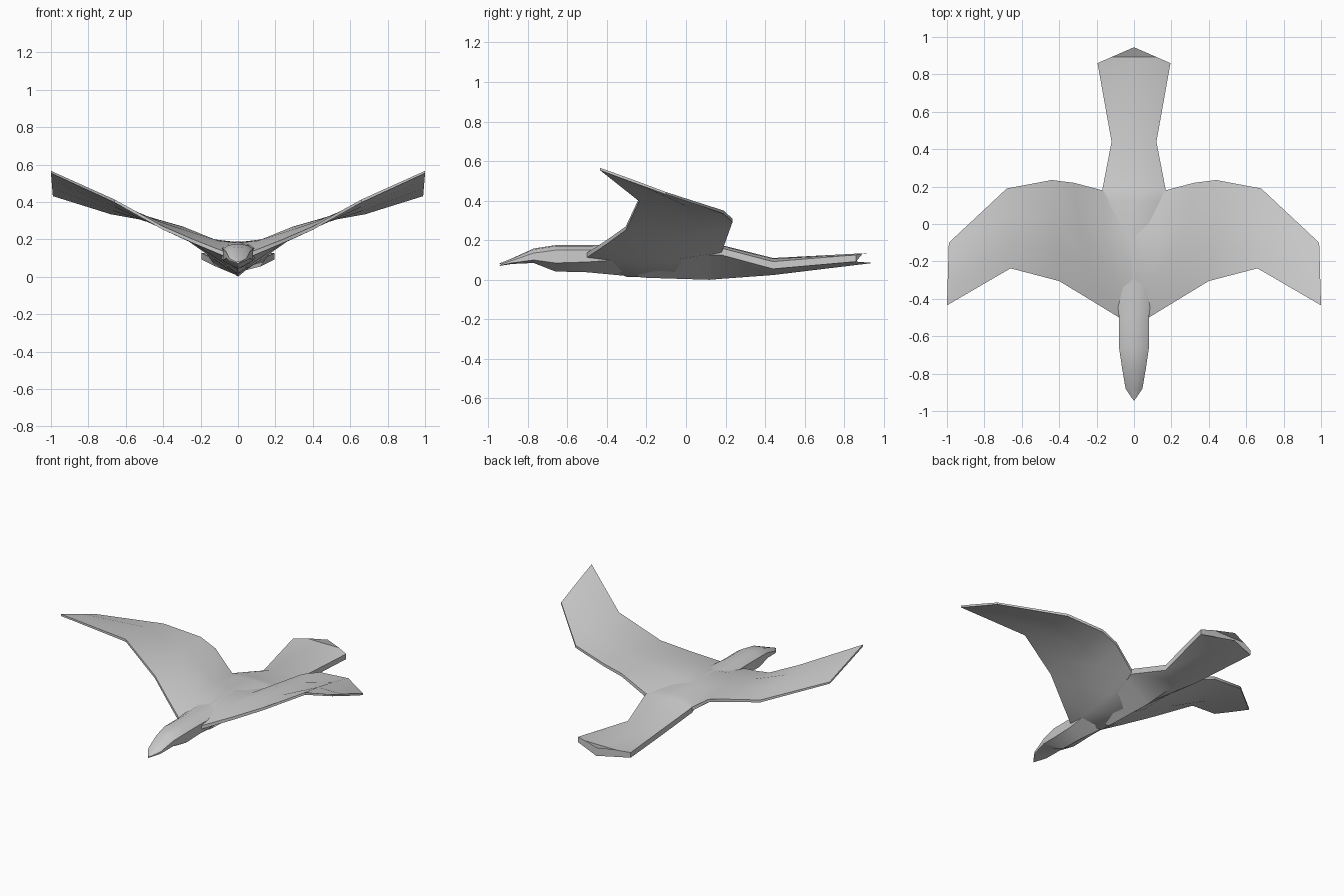
import bpy, bmesh, math
from mathutils import Vector

if "Cube" in bpy.data.objects:
    bpy.data.objects.remove(bpy.data.objects["Cube"])


def loft(name, rings, cap_start=True, cap_end=True):
    """Skin closed rings of equal point count."""
    bm = bmesh.new()
    vs = [[bm.verts.new(p) for p in r] for r in rings]
    n = len(rings[0])
    for a, b in zip(vs, vs[1:]):
        for i in range(n):
            j = (i + 1) % n
            bm.faces.new((a[i], a[j], b[j], b[i]))
    if cap_start:
        bm.faces.new(vs[0][::-1])
    if cap_end:
        bm.faces.new(vs[-1])
    bmesh.ops.recalc_face_normals(bm, faces=bm.faces)
    me = bpy.data.meshes.new(name)
    bm.to_mesh(me)
    bm.free()
    ob = bpy.data.objects.new(name, me)
    bpy.context.collection.objects.link(ob)
    return ob


def smooth(ob, angle=40):
    bpy.ops.object.select_all(action='DESELECT')
    ob.select_set(True)
    bpy.context.view_layer.objects.active = ob
    bpy.ops.object.shade_smooth_by_angle(angle=math.radians(angle))


# Beak, head, body and tail: y, half width, top, upper side, lower side, bottom, centre sweep
stations = [
    (-0.935, 0.008, 0.082, 0.079, 0.073, 0.070, -0.01),
    (-0.88, 0.045, 0.108, 0.098, 0.085, 0.080, 0),
    (-0.77, 0.064, 0.158, 0.135, 0.100, 0.085, 0),
    (-0.66, 0.080, 0.175, 0.150, 0.085, 0.042, 0),
    (-0.50, 0.080, 0.175, 0.150, 0.090, 0.038, 0),
    (-0.20, 0.110, 0.185, 0.160, 0.110, 0.010, 0),
    (0.12, 0.150, 0.188, 0.165, 0.125, 0.000, 0),
    (0.18, 0.170, 0.175, 0.160, 0.125, 0.005, 0),
    (0.44, 0.120, 0.110, 0.092, 0.055, 0.024, 0),
    (0.86, 0.195, 0.136, 0.126, 0.092, 0.085, 0.085),
]


def body_ring(y, w, top, hi, lo, bot, sweep):
    half = [(0.6 * w, top * 0.8 + hi * 0.2), (w, hi), (w, lo)]
    pts = [(0, top)] + half + [(0, bot)] + [(-x, z) for x, z in half[::-1]]
    return [(x, y + sweep * (1 - abs(x) / w), z) for x, z in pts]


smooth(loft("body_and_tail", [body_ring(*s) for s in stations]))

# Wings: leading edge, trailing edge, bulge above, bulge below, edge half thickness
sections = [
    ((0, -0.50, 0.11), (0, 0.18, 0.12), 0.068, 0.100, 0.012),
    ((0.08, -0.50, 0.125), (0.17, 0.18, 0.150), 0.060, 0.040, 0.012),
    ((0.24, -0.402, 0.19), (0.32, 0.22, 0.260), 0.032, 0.022, 0.010),
    ((0.40, -0.305, 0.26), (0.44, 0.235, 0.300), 0.020, 0.012, 0.009),
    ((0.66, -0.237, 0.405), (0.68, 0.19, 0.342), 0.015, 0.010, 0.008),
    ((1.0, -0.435, 0.56), (0.99, -0.10, 0.437), 0.007, 0.007, 0.006),
]


def wing_ring(lead, trail, up, down, t):
    a, b = Vector(lead), Vector(trail)
    profile = [(0, t), (0.3, up), (0.65, up), (1, t),
               (1, -t), (0.65, -down), (0.3, -down), (0, -t)]
    return [a.lerp(b, f) + Vector((0, 0, h)) for f, h in profile]


wings = loft("wings", [wing_ring(*s) for s in sections], cap_start=False)
smooth(wings)
mirror = wings.modifiers.new("mirror", 'MIRROR')
mirror.use_clip = True
